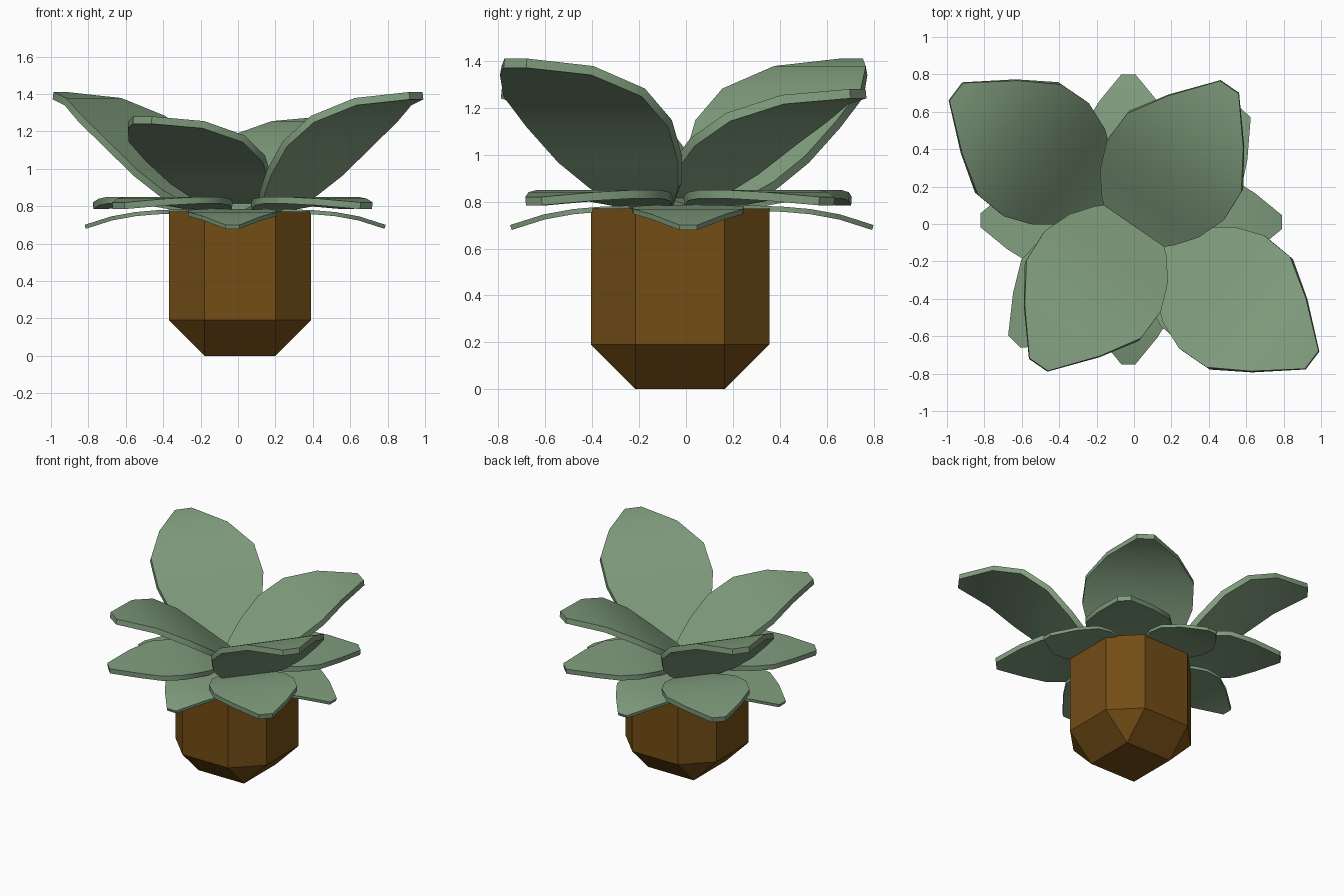
import bpy, bmesh
from math import radians, sin, cos
from mathutils import Vector

if "Cube" in bpy.data.objects:
    bpy.data.objects.remove(bpy.data.objects["Cube"])


def material(name, rgb):
    m = bpy.data.materials.new(name)
    m.diffuse_color = (*rgb, 1)
    m.use_nodes = True
    m.node_tree.nodes["Principled BSDF"].inputs["Base Color"].default_value = m.diffuse_color
    return m


green = material("leaf_green", (0.22, 0.34, 0.21))
brown = material("pot_brown", (0.17, 0.075, 0.008))


def finish(name, bm, mat):
    bmesh.ops.recalc_face_normals(bm, faces=bm.faces[:])
    me = bpy.data.meshes.new(name)
    bm.to_mesh(me)
    bm.free()
    me.materials.append(mat)
    ob = bpy.data.objects.new(name, me)
    bpy.context.collection.objects.link(ob)
    return ob


# Pot: octagonal prism narrowing to a square foot with corner triangles
bm = bmesh.new()
C, R, H = Vector((0.01, -0.025, 0)), 0.38, 0.19
octagon = [(R, -H), (R, H), (H, R), (-H, R), (-R, H), (-R, -H), (-H, -R), (H, -R)]
top = [bm.verts.new(C + Vector((x, y, 0.77))) for x, y in octagon]
low = [bm.verts.new(C + Vector((x, y, 0.19))) for x, y in octagon]
foot = [bm.verts.new(C + Vector((x, y, 0))) for x, y in ((H, H), (-H, H), (-H, -H), (H, -H))]
bm.faces.new(top)
bm.faces.new(foot)
for i in range(8):
    j = (i + 1) % 8
    bm.faces.new((low[i], low[j], top[j], top[i]))
for i in range(4):
    a, b, c = low[2 * i + 1], low[(2 * i + 2) % 8], low[(2 * i + 3) % 8]
    bm.faces.new((a, b, foot[i]))
    bm.faces.new((b, c, foot[(i + 1) % 4], foot[i]))
finish("pot", bm, brown)

# Shared leaf outline: distance along the leaf and half width
OUTLINE = [(-0.10, 0.08), (0.04, 0.235), (0.15, 0.32), (0.30, 0.378),
           (0.48, 0.37), (0.68, 0.245), (0.905, 0.06)]


def leaf(name, angle, tip, scale, heights, thick, shift=(0, -0.01)):
    """Bent leaf pointing along angle, tip at the given radius, solid downwards."""
    a = radians(angle)
    along, across = Vector((cos(a), sin(a), 0)), Vector((-sin(a), cos(a), 0))
    origin = Vector((*shift, 0))
    rows, bottoms = [], []
    pts = [(tip + (u - 0.905) * scale, w * scale, z) for (u, w), z in zip(OUTLINE, heights)]
    bm = bmesh.new()
    for i, (s, w, z) in enumerate(pts):
        p, q = pts[max(i - 1, 0)], pts[min(i + 1, len(pts) - 1)]
        n = (along * (p[2] - q[2]) + Vector((0, 0, q[0] - p[0]))).normalized()
        mid = origin + along * s + Vector((0, 0, z))
        row = [mid + across * w * k for k in (1, -1)]
        rows.append([bm.verts.new(v) for v in row])
        bottoms.append([bm.verts.new(v - n * thick) for v in row])
    for i in range(len(pts) - 1):
        (a0, a1), (b0, b1) = rows[i], rows[i + 1]
        (c0, c1), (d0, d1) = bottoms[i], bottoms[i + 1]
        for f in ((a0, a1, b1, b0), (c0, d0, d1, c1), (a0, b0, d0, c0), (a1, c1, d1, b1)):
            bm.faces.new(f)
    for k in (0, -1):
        bm.faces.new((rows[k][0], rows[k][1], bottoms[k][1], bottoms[k][0]))
    ob = finish(name, bm, green)
    ob.data.shade_smooth()
    ob.data.set_sharp_from_angle(angle=radians(30))


# Upper ring: large leaves curving up, two long and two short
RISE = (0, 0.18, 0.35, 0.59, 0.80, 0.95, 1)
for i, (angle, tip, rise) in enumerate([(-37, 1.19, 0.64), (143, 1.19, 0.64),
                                        (235.5, 0.90, 0.51), (55.5, 0.90, 0.51)]):
    leaf(f"upper_leaf_{i + 1}", angle, tip, 1, [0.77 + rise * r for r in RISE], 0.04)

# Middle ring: nearly flat leaves on the diagonals
MID = (0.79, 0.82, 0.84, 0.85, 0.85, 0.84, 0.82)
for i, (angle, tip) in enumerate([(-43, 0.94), (137.5, 1.01), (224, 0.89), (46, 0.85)]):
    leaf(f"middle_leaf_{i + 1}", angle, tip, 0.78, MID, 0.036)

# Lower ring: small drooping leaves along the axes
LOW = (0.785, 0.785, 0.782, 0.778, 0.768, 0.745, 0.70)
for i, (tip, shift) in enumerate([(0.79, (0, 0.01)), (0.80, (-0.03, 0)),
                                  (0.82, (0, 0.02)), (0.75, (-0.03, 0))]):
    leaf(f"lower_leaf_{i + 1}", 90 * i, tip, 0.63, LOW, 0.022, shift)
